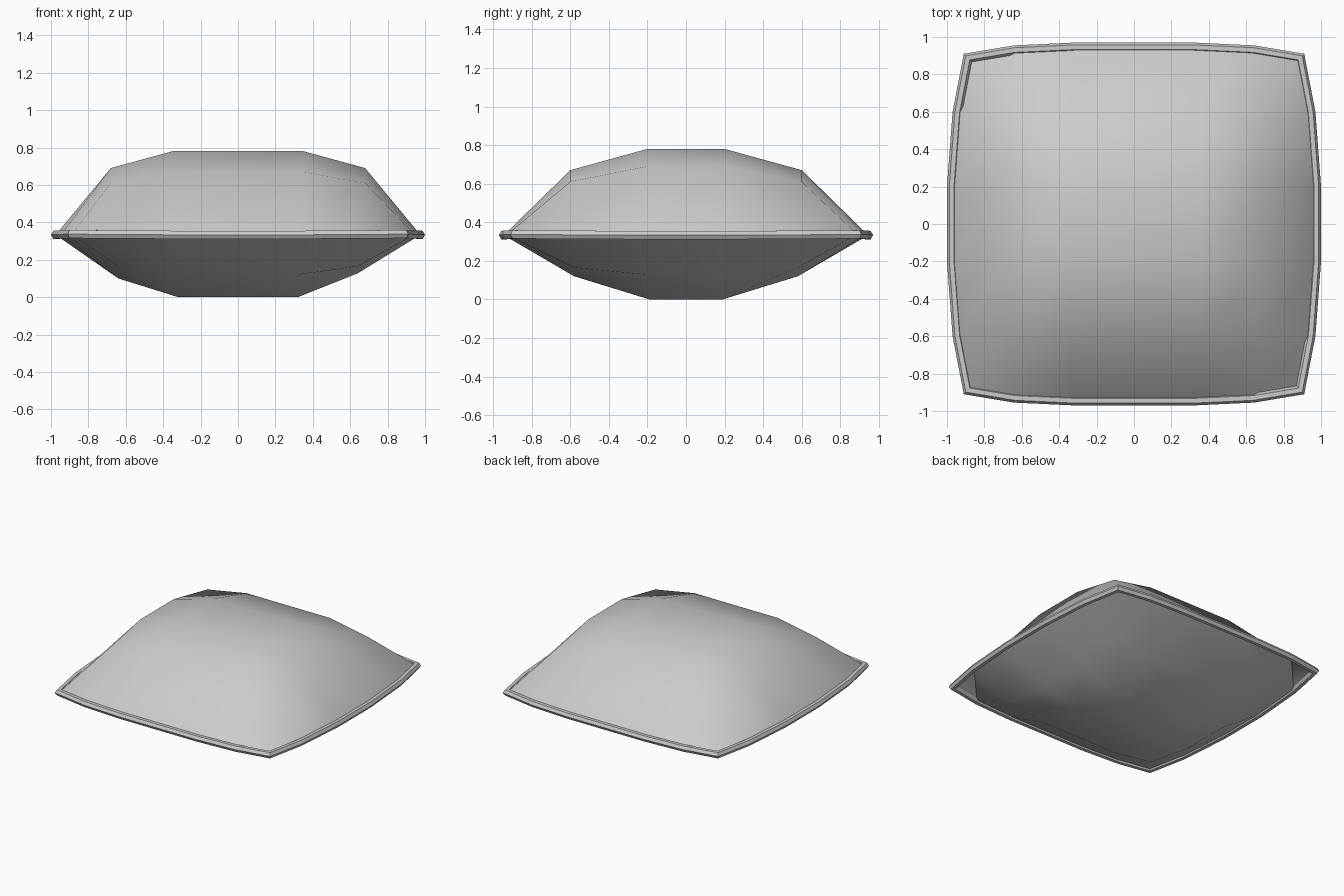
import bpy, bmesh, math
from mathutils import Vector

if "Cube" in bpy.data.objects:
    bpy.data.objects.remove(bpy.data.objects["Cube"])

# Rim outline (quarter values mirrored into a 6 x 6 grid border)
SX = [-0.91, -0.64, -0.32, 0.32, 0.64, 0.91]
SY = [-0.91, -0.60, -0.20, 0.20, 0.60, 0.91]
EDGE_X = [0.91, 0.97, 1.0, 1.0, 0.97, 0.91]      # x of the side edges along y
EDGE_Y = [0.91, 0.955, 0.97, 0.97, 0.955, 0.91]  # y of the front/back edges along x
EDGE_Z = [0.337, 0.335, 0.333, 0.333, 0.335, 0.337]
R = 0.025


def rim_point(i, j):
    if i in (0, 5):
        return Vector((math.copysign(EDGE_X[j], SX[i]), SY[j], EDGE_Z[j]))
    return Vector((SX[i], math.copysign(EDGE_Y[i], SY[j]), EDGE_Z[i]))


# Counter-clockwise rim indices, outer points and mitred outward normals
ring = ([(i, 0) for i in range(5)] + [(5, j) for j in range(5)] +
        [(i, 5) for i in range(5, 0, -1)] + [(0, j) for j in range(5, 0, -1)])
outer = [rim_point(*k) for k in ring]
miter = []
for k, p in enumerate(outer):
    a = (p - outer[k - 1]).to_2d().normalized()
    b = (outer[(k + 1) % len(outer)] - p).to_2d().normalized()
    na, nb = Vector((a.y, -a.x)), Vector((b.y, -b.x))
    m = (na + nb).normalized()
    miter.append((m / m.dot(na)).to_3d())
centre = {k: outer[n] - miter[n] * R for n, k in enumerate(ring)}


def finish(name, bm, smooth):
    bmesh.ops.recalc_face_normals(bm, faces=bm.faces)
    for f in bm.faces:
        f.smooth = smooth
    me = bpy.data.meshes.new(name)
    bm.to_mesh(me)
    bm.free()
    ob = bpy.data.objects.new(name, me)
    bpy.context.collection.objects.link(ob)
    return ob


def panel(name, xs, ys, height, up):
    """Puffed 5 x 5 quad sheet sewn to the rim."""
    bm = bmesh.new()
    g = {}
    for i in range(6):
        for j in range(6):
            co = centre.get((i, j))
            if co is None:
                co = (xs[i - 1], ys[j - 1], height(i, j))
            g[i, j] = bm.verts.new(co)
    for i in range(5):
        for j in range(5):
            q = [g[i, j], g[i + 1, j], g[i + 1, j + 1], g[i, j + 1]]
            bm.faces.new(q)
    ob = finish(name, bm, True)
    if (ob.data.polygons[12].normal.z > 0) != up:
        ob.data.flip_normals()


def top_height(i, j):
    side, end = i in (1, 4), j in (1, 4)
    return 0.61 if side and end else 0.69 if side else 0.67 if end else 0.78


def bottom_height(i, j):
    side, end = i in (1, 4), j in (1, 4)
    if side and end:
        return 0.165
    if side:
        return 0.10 if i == 1 else 0.127
    return 0.12 if end else 0.0


# Upper and lower cushion panels
panel("cushion_top", [-0.68, -0.35, 0.35, 0.68], [-0.60, -0.20, 0.20, 0.60], top_height, True)
panel("cushion_bottom", [-0.64, -0.32, 0.32, 0.64], [-0.58, -0.19, 0.19, 0.58], bottom_height, False)

# Six-sided piping along the seam
bm = bmesh.new()
loops = []
for n, k in enumerate(ring):
    loops.append([bm.verts.new(centre[k] + miter[n] * R * math.cos(s * math.pi / 3) +
                               Vector((0, 0, R * math.sin(s * math.pi / 3)))) for s in range(6)])
for n in range(len(loops)):
    a, b = loops[n - 1], loops[n]
    for s in range(6):
        t = (s + 1) % 6
        bm.faces.new((a[s], b[s], b[t], a[t]))
finish("seam_piping", bm, False)
